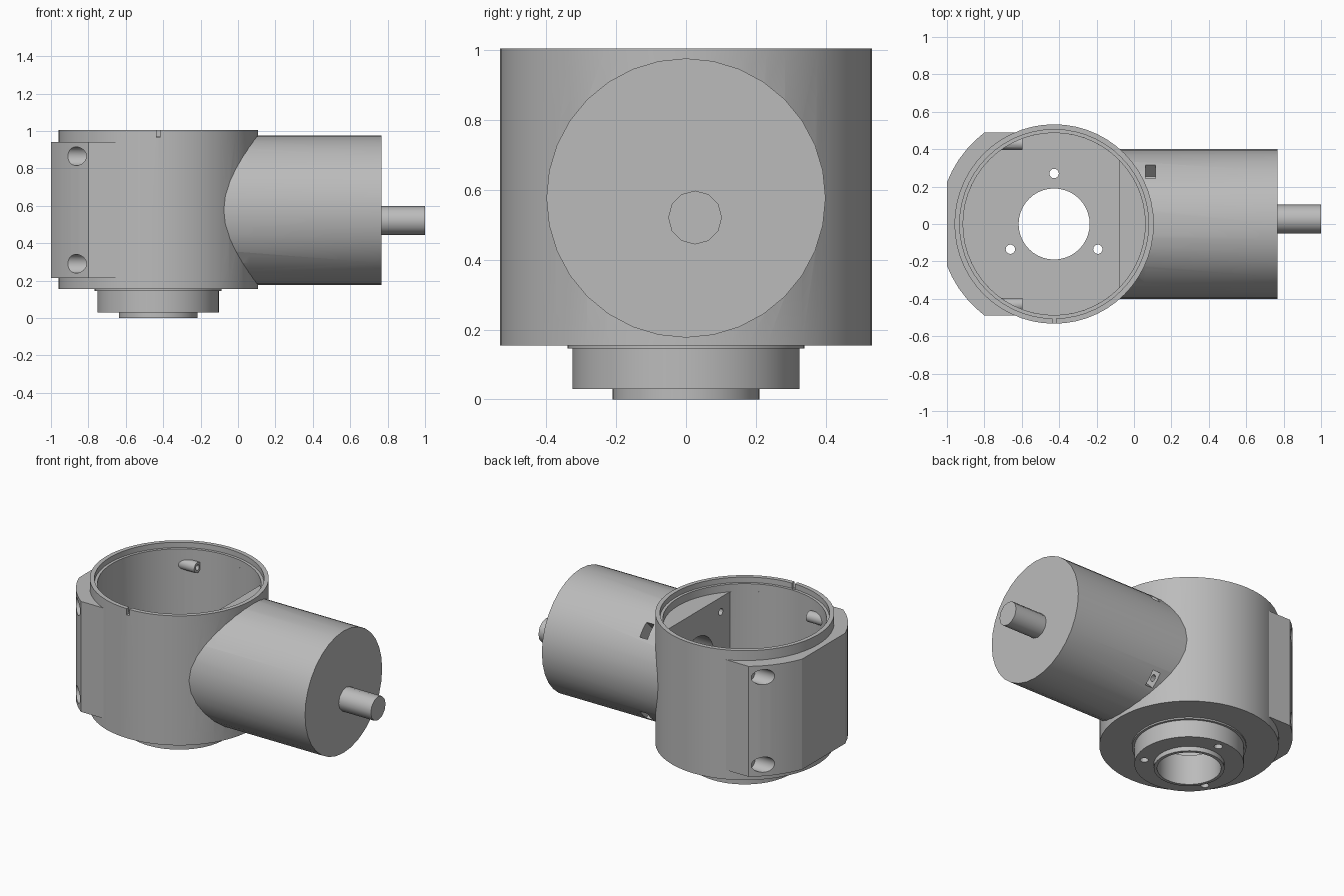
import bpy, bmesh, math
from math import sin, cos, pi, radians
from mathutils import Matrix, Vector

old = bpy.data.objects.get("Cube")
if old:
    bpy.data.objects.remove(old, do_unlink=True)

CX = -0.427          # axis of the round housing
SZ = 0.577           # height of the side sleeve axis

grey = bpy.data.materials.new("machined grey")
grey.use_nodes = True
grey.diffuse_color = (0.5, 0.5, 0.5, 1)
grey.node_tree.nodes["Principled BSDF"].inputs["Base Color"].default_value = (0.5, 0.5, 0.5, 1)


def finish(name, bm):
    bmesh.ops.recalc_face_normals(bm, faces=bm.faces)
    mesh = bpy.data.meshes.new(name)
    bm.to_mesh(mesh)
    bm.free()
    mesh.materials.append(grey)
    obj = bpy.data.objects.new(name, mesh)
    bpy.context.collection.objects.link(obj)
    return obj


def prism(name, outline, z0, z1):
    bm = bmesh.new()
    face = bm.faces.new([bm.verts.new((x, y, z0)) for x, y in outline])
    top = bmesh.ops.extrude_face_region(bm, geom=[face])["geom"]
    verts = [v for v in top if isinstance(v, bmesh.types.BMVert)]
    bmesh.ops.translate(bm, verts=verts, vec=(0, 0, z1 - z0))
    return finish(name, bm)


def arc(r, a0, a1, n):
    return [(CX + r * cos(a0 + (a1 - a0) * i / n), r * sin(a0 + (a1 - a0) * i / n))
            for i in range(n + 1)]


def rod_z(name, r, z0, z1, x=CX, y=0.0, n=56):
    ring = [(x + r * cos(2 * pi * i / n), y + r * sin(2 * pi * i / n)) for i in range(n)]
    return prism(name, ring, z0, z1)


def rod_x(name, r, x0, x1, y, z, n=24):
    ring = [(r * cos(2 * pi * i / n), r * sin(2 * pi * i / n)) for i in range(n)]
    obj = prism(name, ring, x0, x1)
    turn = Matrix.Rotation(pi / 2, 4, 'Y')
    obj.data.transform(Matrix.Translation((0, y, z)) @ turn)
    return obj


def box(name, centre, size, roll=0.0):
    bm = bmesh.new()
    bmesh.ops.create_cube(bm, size=1)
    scale = Matrix.Diagonal(Vector(size).to_4d())
    bm.transform(Matrix.Translation(centre) @ Matrix.Rotation(roll, 4, 'X') @ scale)
    return finish(name, bm)


def select(obj):
    bpy.ops.object.select_all(action='DESELECT')
    obj.select_set(True)
    bpy.context.view_layer.objects.active = obj


def combine(target, tool, operation):
    tool.hide_render = True
    mod = target.modifiers.new(operation.lower(), 'BOOLEAN')
    mod.operation = operation
    mod.solver = 'EXACT'
    mod.object = tool
    select(target)
    bpy.ops.object.modifier_apply(modifier=mod.name)
    bpy.data.objects.remove(tool, do_unlink=True)


def add(tool):
    combine(housing, tool, 'UNION')


def cut(tool):
    combine(housing, tool, 'DIFFERENCE')


# Round housing with clamp pad, side sleeve and stepped flange
housing = rod_z("housing", 0.533, 0.155, 1.005)
a0, a1 = pi - math.asin(0.49 / 0.615), math.acos(-0.573 / 0.615)
side = arc(0.615, a0, a1, 5)
pad = [(-0.6, 0.49)] + side + [(x, -y) for x, y in reversed(side)] + [(-0.6, -0.49)]
add(prism("pad", pad, 0.215, 0.94))
add(rod_x("sleeve", 0.4, -0.2, 0.767, 0, SZ, 32))
add(rod_z("flange_step", 0.34, 0.145, 0.18))
add(rod_z("flange", 0.325, 0.03, 0.17))
add(rod_z("spigot", 0.21, 0, 0.16))

# Cavity with a flat wall towards the sleeve, and a stepped rim
a = math.acos(0.347 / 0.487)
cut(prism("cavity", arc(0.487, a, 2 * pi - a, 42), 0.2, 0.95))
cut(rod_z("upper_cavity", 0.487, 0.92, 1.1))
cut(rod_z("rim_step", 0.505, 0.97, 1.1))
cut(box("rim_notch", (CX, -0.53, 1.005), (0.02, 0.06, 0.08)))

# Bore and three flange screw holes
cut(rod_z("bore", 0.19, -0.1, 0.4, n=40))
for deg in (90, 210, 330):
    t = radians(deg)
    cut(rod_z("flange_hole", 0.025, -0.1, 0.4, CX + 0.27 * cos(t), 0.27 * sin(t), 16))

# Clamp screws: inner bosses, counterbores and pilot holes
for y in (-0.43, 0.43):
    for z in (0.29, 0.865):
        add(rod_x("boss", 0.035, -0.76, -0.595, y, z))
        cut(rod_x("counterbore", 0.05, -1.1, -0.77, y, z))
        cut(rod_x("pilot", 0.018, -1.1, -0.5, y, z, 12))

# Sleeve pockets with screw holes, and the centre opening
for deg in (45, 135, 225, 315):
    t = radians(deg)
    cut(box("pocket", (0.088, 0.38 * cos(t), SZ + 0.38 * sin(t)), (0.055, 0.14, 0.1), t))
    cut(rod_x("pocket_hole", 0.022, -0.2, 0.08, 0.35 * cos(t), SZ + 0.35 * sin(t), 12))
cut(rod_x("centre_opening", 0.175, -0.2, 0.3, 0, SZ, 32))

# Drive shaft, set off the sleeve axis
shaft = rod_x("drive_shaft", 0.077, 0.75, 1.0, 0.026, 0.521, 12)

for obj, angle in ((housing, 20), (shaft, 35)):
    select(obj)
    bpy.ops.object.shade_smooth_by_angle(angle=radians(angle))
